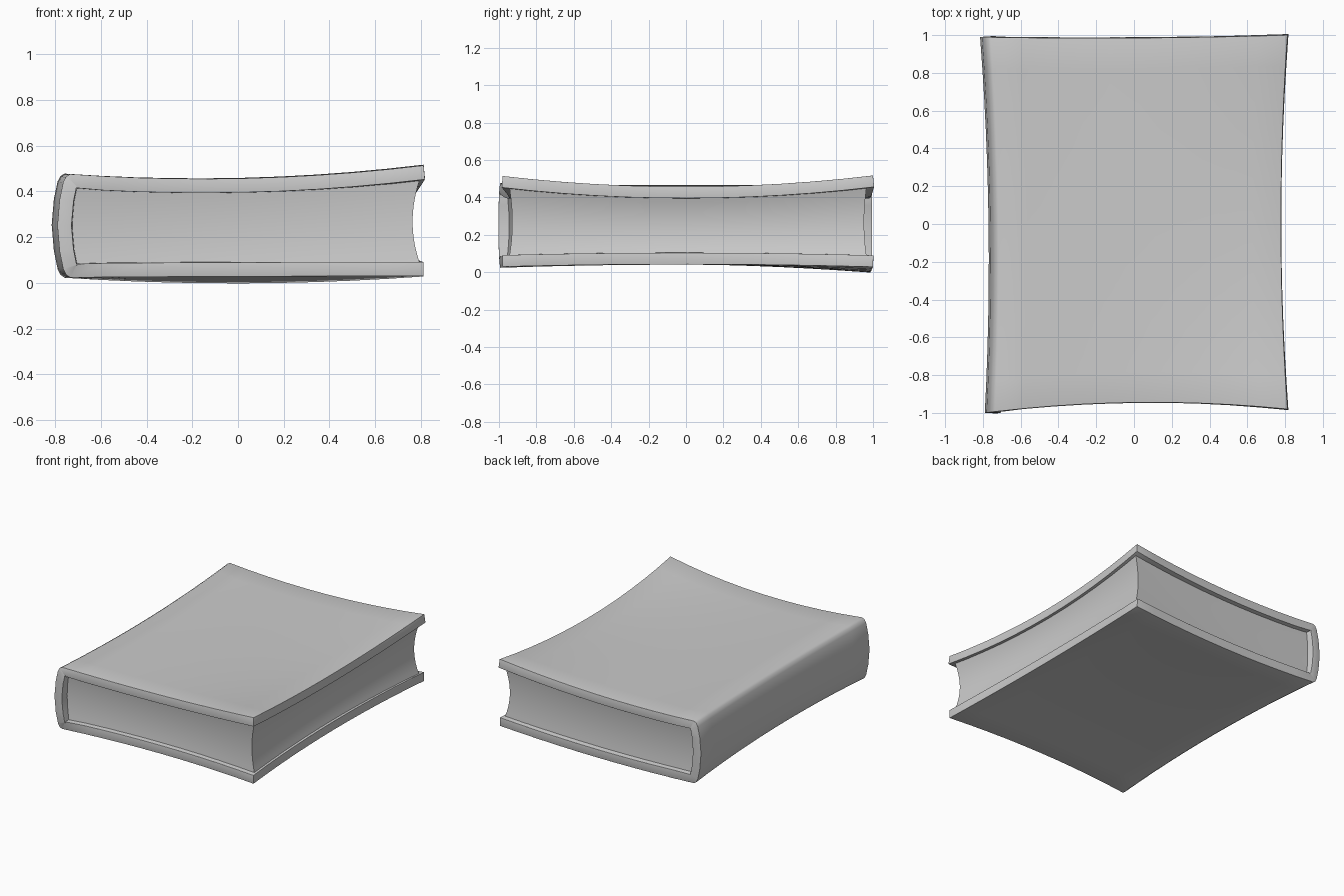
import bpy, bmesh, math

if "Cube" in bpy.data.objects:
    bpy.data.objects.remove(bpy.data.objects["Cube"])


def bow(vals, t):
    """Quadratic through three values at t = -1, 0, 1."""
    a, b, c = vals
    return a * t * (t - 1) / 2 + b * (1 - t * t) + c * t * (t + 1) / 2


# Bowed limits of the book: heights are rows y = -1, 0, 1 with columns x = -1, 0, 1
TOP = [(.48, .457, .514), (.467, .448, .457), (.482, .459, .517)]
BOTTOM = [(.023, .028, .029), (.04, .042, .042), (.026, -.002, .028)]
LEFT, RIGHT = (-.79, -.77, -.815), (.812, .778, .812)
FRONT, BACK = (-1, -.945, -.98), (.99, .985, 1.0)


def warp(u, v, w):
    """Map a straight book (u, v in -1..1, w in 0..1) to the bowed one."""
    def mix(a, b, t):
        return a + (b - a) * t
    x = mix(bow(LEFT, v), bow(RIGHT, v), (u + 1) / 2)
    y = mix(bow(FRONT, u), bow(BACK, u), (v + 1) / 2)
    z = mix(bow([bow(r, u) for r in BOTTOM], v), bow([bow(r, u) for r in TOP], v), w)
    return x, y, z


def finish(name, bm):
    mesh = bpy.data.meshes.new(name)
    bm.to_mesh(mesh)
    bm.free()
    obj = bpy.data.objects.new(name, mesh)
    bpy.context.collection.objects.link(obj)
    bpy.ops.object.select_all(action='DESELECT')
    obj.select_set(True)
    bpy.context.view_layer.objects.active = obj
    return obj


# Cover: U-shaped sheet wrapped round the spine, thickened and rounded
upper = [(1 - 1.93 * i / 10, 1) for i in range(11)]
upper += [(-.952, .975), (-.968, .92), (-.988, .75)]
profile = upper + [(-1, .5)] + [(u, 1 - w) for u, w in reversed(upper)]
steps = 12
bm = bmesh.new()
rows = [[bm.verts.new(warp(u, -1 + 2 * j / steps, w)) for j in range(steps + 1)]
        for u, w in profile]
for a, b in zip(rows, rows[1:]):
    for j in range(steps):
        bm.faces.new((a[j], a[j + 1], b[j + 1], b[j]))
cover = finish("cover", bm)
solid = cover.modifiers.new("thickness", 'SOLIDIFY')
solid.thickness = .062
solid.offset = -1
bevel = cover.modifiers.new("rounded_edges", 'BEVEL')
bevel.width = .02
bevel.segments = 3
bevel.limit_method = 'ANGLE'
bevel.angle_limit = math.radians(55)
for mod in ("thickness", "rounded_edges"):
    bpy.ops.object.modifier_apply(modifier=mod)
bpy.ops.object.shade_smooth_by_angle(angle=math.radians(40))

# Page block: recessed at head and tail, hollowed along the fore edge
bm = bmesh.new()
bmesh.ops.create_cube(bm, size=2)
bmesh.ops.subdivide_edges(bm, edges=bm.edges[:], cuts=9, use_grid_fill=True)
for vert in bm.verts:
    a, b, c = vert.co
    hollow = 1 - c * c
    u = -.92 + (a + 1) / 2 * (1.9 - .037 * hollow)
    v = b * (.965 - .012 * hollow)
    vert.co = warp(u, v, .5 + .375 * c)
pages = finish("pages", bm)
bpy.ops.object.shade_smooth_by_angle(angle=math.radians(40))
